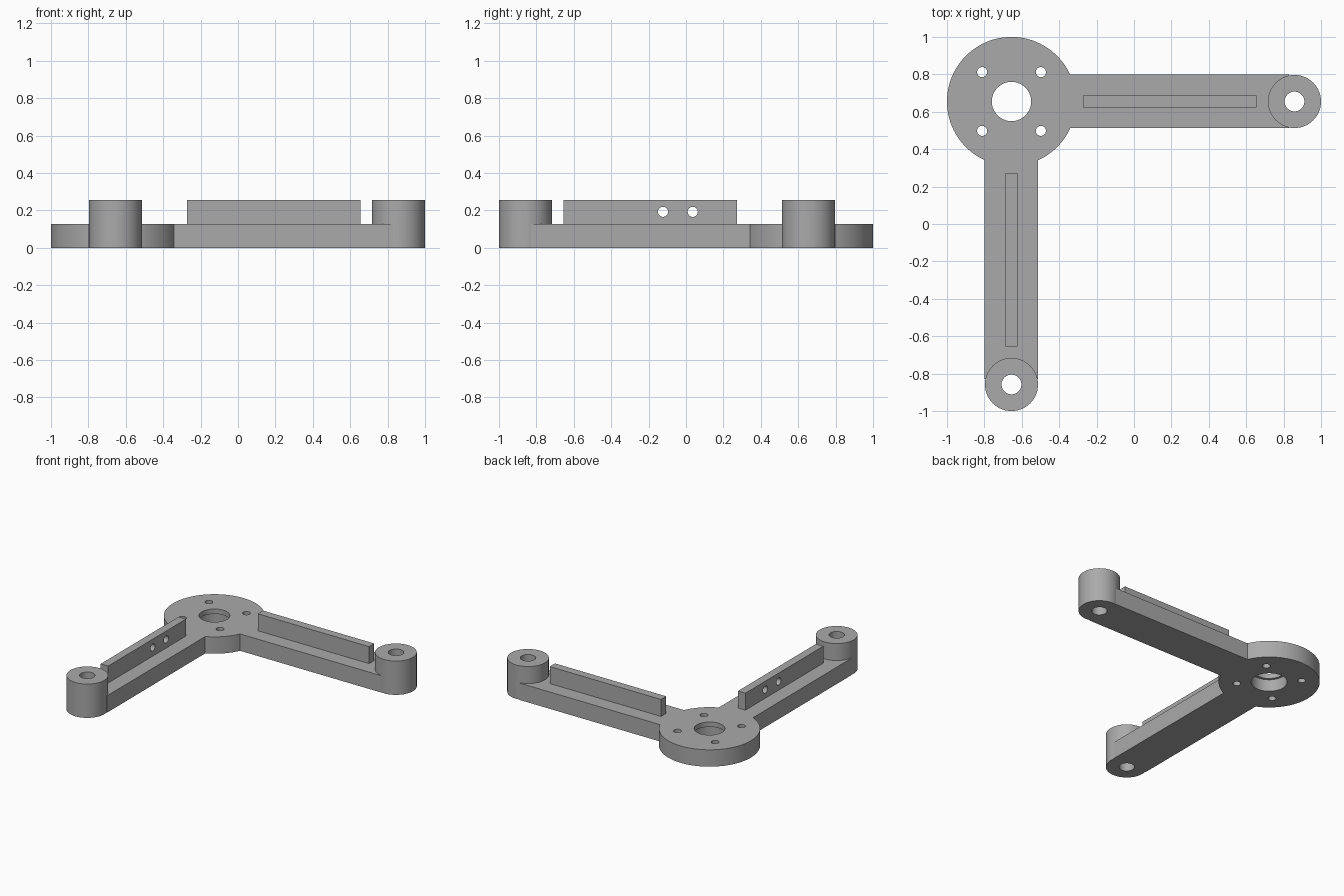
import bpy
from math import pi
from mathutils import Vector

cube = bpy.data.objects.get("Cube")
if cube:
    bpy.data.objects.remove(cube, do_unlink=True)

grey = bpy.data.materials.new("plain_grey")
grey.use_nodes = True
colour = (0.4, 0.4, 0.4, 1)
grey.diffuse_color = colour
grey.node_tree.nodes["Principled BSDF"].inputs["Base Color"].default_value = colour

HUB = Vector((-0.655, 0.655, 0))
REACH = 1.513          # hub centre to end boss centre
BASE, TALL = 0.127, 0.255
ARM_HALF, BOSS_R = 0.143, 0.142


def finish(name):
    ob = bpy.context.object
    ob.name = name
    bpy.ops.object.transform_apply(location=True, rotation=True, scale=True)
    ob.data.materials.append(grey)
    return ob


def cylinder(name, centre, radius, z0, z1, sides=64, rot=(0, 0, 0)):
    loc = (centre[0], centre[1], centre[2] + (z0 + z1) / 2)
    bpy.ops.mesh.primitive_cylinder_add(vertices=sides, radius=radius, depth=z1 - z0,
                                        location=loc, rotation=rot)
    return finish(name)


def along(direction, start, end, half, z0, z1, name):
    """Box laid along an arm direction, measured from the hub centre."""
    side = Vector((-direction.y, direction.x, 0))
    a = HUB + direction * start - side * half
    b = HUB + direction * end + side * half
    mid = (a + b) / 2
    bpy.ops.mesh.primitive_cube_add(size=1, location=(mid.x, mid.y, (z0 + z1) / 2))
    bpy.context.object.scale = (abs(b.x - a.x), abs(b.y - a.y), z1 - z0)
    return finish(name)


def combine(target, tool, operation):
    mod = target.modifiers.new(operation.lower(), "BOOLEAN")
    mod.operation, mod.solver, mod.object = operation, "EXACT", tool
    bpy.context.view_layer.objects.active = target
    bpy.ops.object.modifier_apply(modifier=mod.name)
    bpy.data.objects.remove(tool, do_unlink=True)


# Round hub with two arms, each carrying a rib and a tall end boss
bracket = cylinder("corner_bracket", HUB, 0.345, 0, BASE, 128)
arms = (Vector((1, 0, 0)), Vector((0, -1, 0)))
for d in arms:
    end = HUB + d * REACH
    combine(bracket, along(d, 0.2, REACH - 0.03, ARM_HALF, 0, BASE, "arm"), "UNION")
    combine(bracket, cylinder("end_boss", end, BOSS_R, 0, TALL), "UNION")
    combine(bracket, along(d, 0.383, 1.31, 0.031, BASE - 0.03, TALL, "rib"), "UNION")

# Bores through the end bosses
for d in arms:
    combine(bracket, cylinder("boss_bore", HUB + d * REACH, 0.053, -0.1, 0.4, 48), "DIFFERENCE")

# Hub bore, widened from below, and its four screw holes
combine(bracket, cylinder("hub_bore", HUB, 0.105, -0.1, 0.3), "DIFFERENCE")
combine(bracket, cylinder("hub_recess", HUB, 0.123, -0.1, 0.09), "DIFFERENCE")
for sx in (-1, 1):
    for sy in (-1, 1):
        spot = HUB + Vector((sx, sy, 0)) * 0.157
        combine(bracket, cylinder("screw_hole", spot, 0.027, -0.1, 0.3, 32), "DIFFERENCE")

# Two cross holes through the rib of the front arm
for y in (-0.123, 0.036):
    hole = cylinder("rib_hole", (HUB.x, y, 0.192), 0.027, -0.1, 0.1, 32, (0, pi / 2, 0))
    combine(bracket, hole, "DIFFERENCE")

bpy.ops.object.select_all(action="DESELECT")
bracket.select_set(True)
bpy.context.view_layer.objects.active = bracket
bpy.ops.object.shade_smooth_by_angle(angle=pi / 6)
